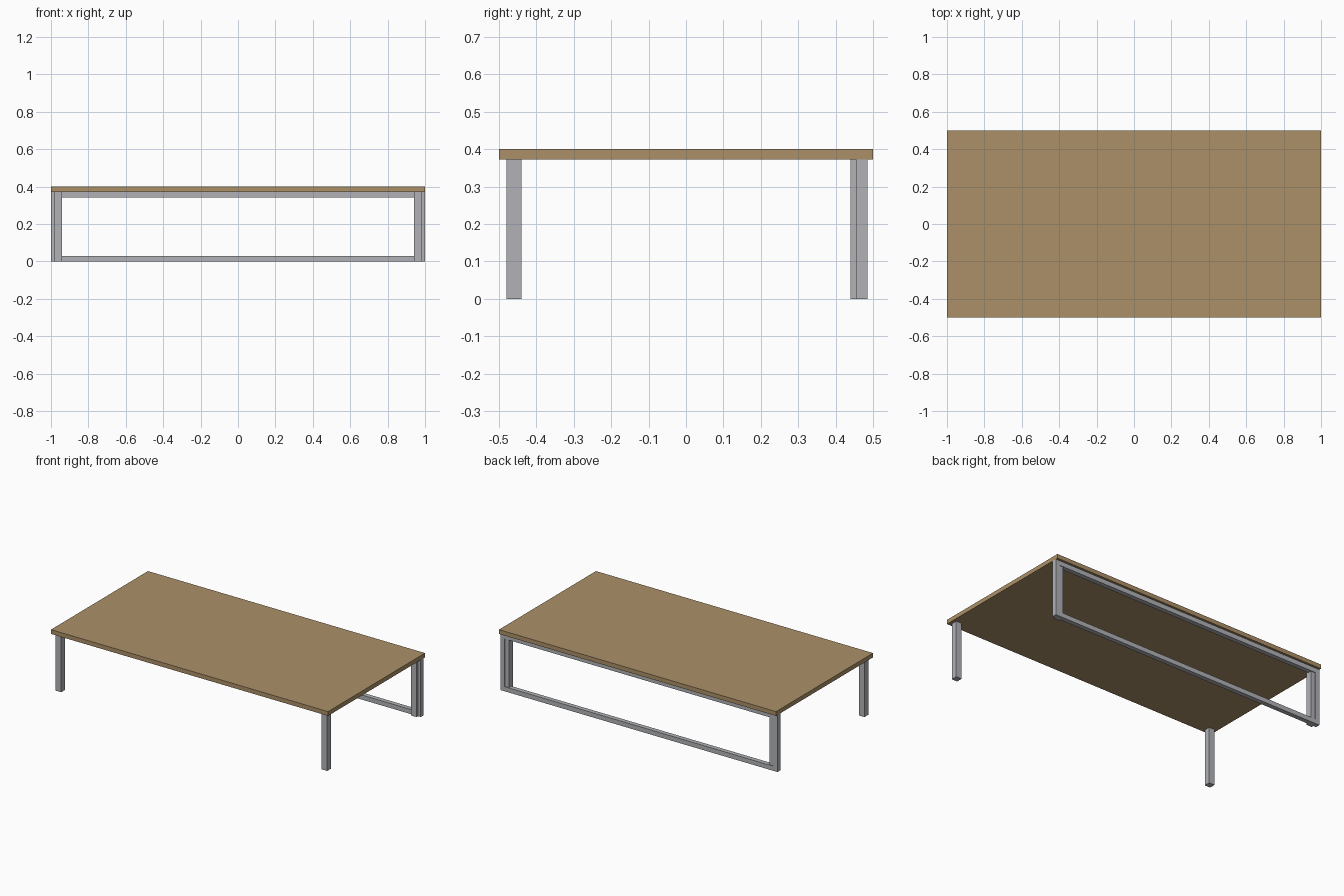
import bpy

if "Cube" in bpy.data.objects:
    bpy.data.objects.remove(bpy.data.objects["Cube"], do_unlink=True)


def make_material(name, rgb):
    mat = bpy.data.materials.new(name)
    mat.use_nodes = True
    color = (*rgb, 1.0)
    mat.diffuse_color = color
    mat.node_tree.nodes["Principled BSDF"].inputs["Base Color"].default_value = color
    return mat


def add_mesh(name, verts, faces, mat):
    mesh = bpy.data.meshes.new(name)
    mesh.from_pydata(verts, [], faces)
    mesh.materials.append(mat)
    obj = bpy.data.objects.new(name, mesh)
    bpy.context.collection.objects.link(obj)
    return obj


def add_box(name, low, high, mat):
    verts = [(x, y, z) for x in (low[0], high[0])
             for y in (low[1], high[1]) for z in (low[2], high[2])]
    faces = [(0, 1, 3, 2), (4, 6, 7, 5), (0, 4, 5, 1),
             (2, 3, 7, 6), (0, 2, 6, 4), (1, 5, 7, 3)]
    return add_mesh(name, verts, faces, mat)


def add_frame(name, half_width, height, bar, y_front, y_back, mat):
    """Rectangular tube loop standing in the XZ plane."""
    def loop(inset, y):
        w, low, high = half_width - inset, inset, height - inset
        return [(-w, y, low), (w, y, low), (w, y, high), (-w, y, high)]
    # Rings in order: outer front, inner front, inner back, outer back
    rings = [loop(0, y_front), loop(bar, y_front), loop(bar, y_back), loop(0, y_back)]
    verts = [v for ring in rings for v in ring]
    faces = []
    for r in range(4):
        a, b = r * 4, (r + 1) % 4 * 4
        for i in range(4):
            j = (i + 1) % 4
            faces.append((a + i, a + j, b + j, b + i))
    return add_mesh(name, verts, faces, mat)


wood = make_material("light wood", (0.41, 0.28, 0.138))
metal = make_material("grey metal", (0.445, 0.45, 0.475))

TOP = 0.40
UNDERSIDE = 0.372

# Table top
add_box("table_top", (-1, -0.5, UNDERSIDE), (1, 0.5, TOP), wood)

# Four square legs
for end, sy in (("front", -1), ("back", 1)):
    for side, sx in (("right", -1), ("left", 1)):
        xs = sorted((sx * 0.94, sx * 0.98))
        ys = sorted((sy * 0.44, sy * 0.48))
        add_box(f"{end}_{side}_leg", (xs[0], ys[0], 0), (xs[1], ys[1], UNDERSIDE), metal)

# Rectangular frame along the back
add_frame("back_frame", 1.0, UNDERSIDE, 0.03, 0.455, 0.485, metal)
